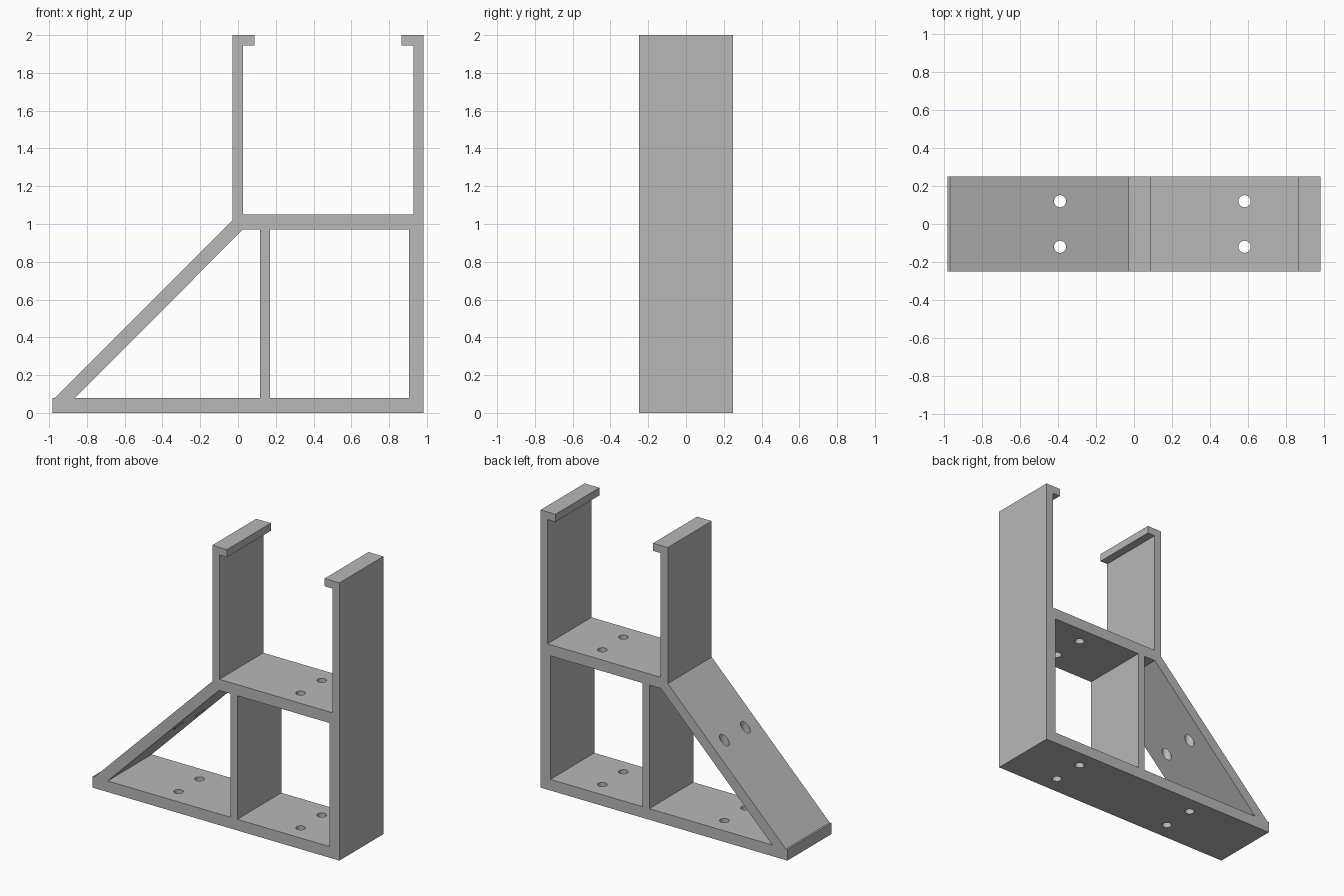
import bpy
import bmesh
from mathutils import Matrix

cube = bpy.data.objects.get("Cube")
if cube:
    bpy.data.objects.remove(cube, do_unlink=True)

HALF_DEPTH = 0.25
BASE_TOP = 0.08
SHELF_BOTTOM, SHELF_TOP = 0.97, 1.05
LIP_BOTTOM, TOP = 1.945, 2.0
EDGE = 0.983

# Single grey plastic
grey = bpy.data.materials.new("plain grey")
grey.use_nodes = True
colour = (0.48, 0.48, 0.48, 1)
grey.diffuse_color = colour
grey.node_tree.nodes["Principled BSDF"].inputs["Base Color"].default_value = colour


def add_prism(bm, outline, half):
    """Extrude an x-z outline along y."""
    face = bm.faces.new([bm.verts.new((x, -half, z)) for x, z in outline])
    extruded = bmesh.ops.extrude_face_region(bm, geom=[face])["geom"]
    verts = [v for v in extruded if isinstance(v, bmesh.types.BMVert)]
    bmesh.ops.translate(bm, verts=verts, vec=(0, 2 * half, 0))


def make_object(name, bm):
    bmesh.ops.recalc_face_normals(bm, faces=bm.faces)
    mesh = bpy.data.meshes.new(name)
    bm.to_mesh(mesh)
    bm.free()
    mesh.materials.append(grey)
    obj = bpy.data.objects.new(name, mesh)
    bpy.context.collection.objects.link(obj)
    return obj


# Bracket body: base, sloping brace, shelf and two lipped uprights
bm = bmesh.new()
add_prism(bm, [
    (-EDGE, 0), (EDGE, 0), (EDGE, TOP), (0.865, TOP), (0.865, LIP_BOTTOM),
    (0.928, LIP_BOTTOM), (0.928, SHELF_TOP), (0.027, SHELF_TOP),
    (0.027, LIP_BOTTOM), (0.087, LIP_BOTTOM), (0.087, TOP), (-0.03, TOP),
    (-0.03, 1.02), (-0.97, BASE_TOP), (-EDGE, BASE_TOP),
], HALF_DEPTH)
bracket = make_object("bracket_frame", bm)

# Triangular and square openings
bm = bmesh.new()
add_prism(bm, [(-0.863, BASE_TOP), (0.117, BASE_TOP),
               (0.117, SHELF_BOTTOM), (0.025, SHELF_BOTTOM)], HALF_DEPTH + 0.1)
add_prism(bm, [(0.17, BASE_TOP), (0.905, BASE_TOP),
               (0.905, SHELF_BOTTOM), (0.17, SHELF_BOTTOM)], HALF_DEPTH + 0.1)
openings = make_object("opening_cutter", bm)

# Vertical screw holes through base, brace and shelf
bm = bmesh.new()
for x in (-0.39, 0.583):
    for y in (-0.12, 0.12):
        bmesh.ops.create_cone(bm, cap_ends=True, segments=32,
                              radius1=0.032, radius2=0.032, depth=1.4,
                              matrix=Matrix.Translation((x, y, 0.6)))
holes = make_object("screw_hole_cutter", bm)

# Cut the openings, then the holes
bpy.ops.object.select_all(action="DESELECT")
bpy.context.view_layer.objects.active = bracket
bracket.select_set(True)
for cutter in (openings, holes):
    cut = bracket.modifiers.new(cutter.name, "BOOLEAN")
    cut.operation = "DIFFERENCE"
    cut.solver = "EXACT"
    cut.object = cutter
    bpy.ops.object.modifier_apply(modifier=cut.name)
    bpy.data.objects.remove(cutter, do_unlink=True)

bpy.ops.object.shade_smooth_by_angle()
